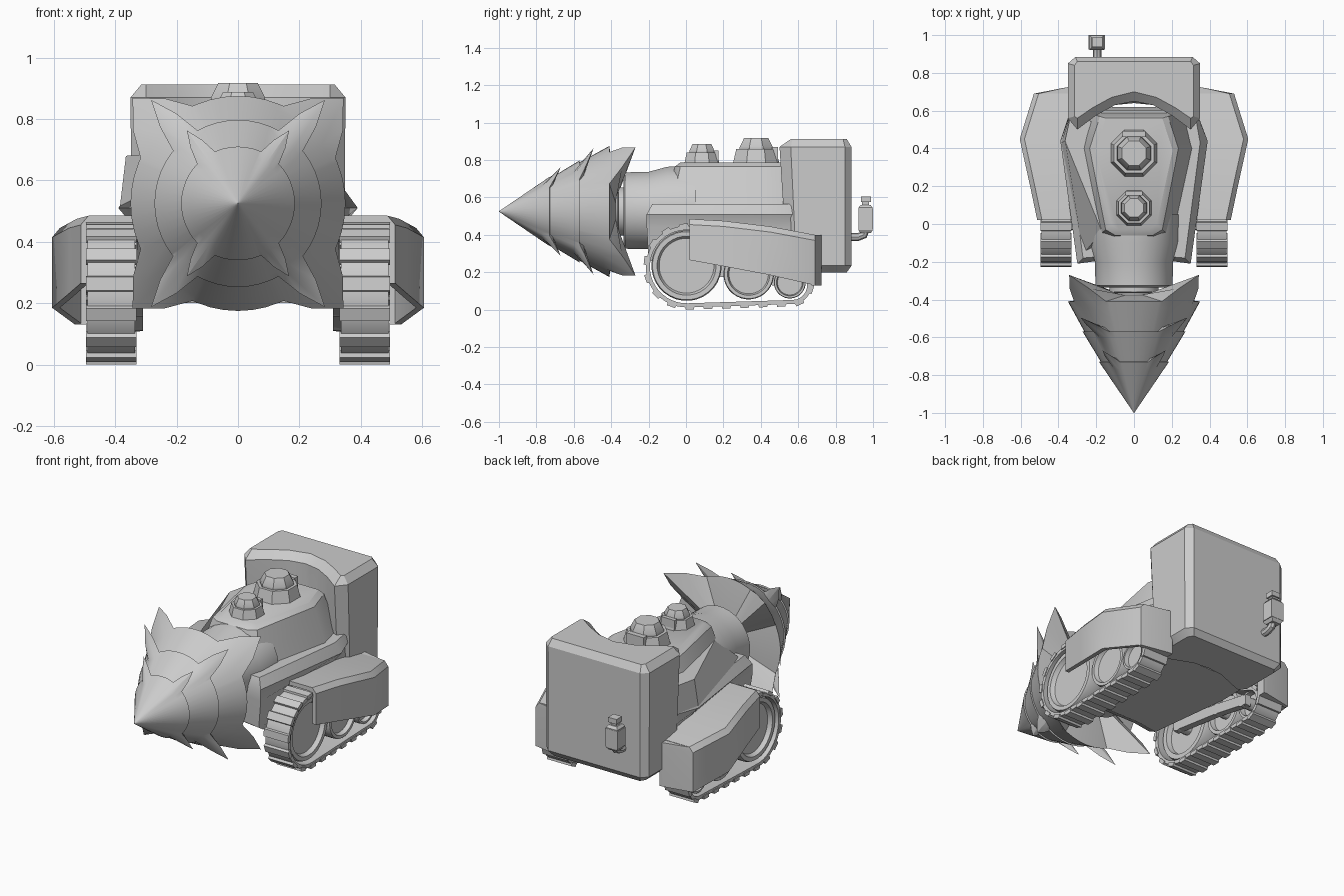
import bpy, bmesh, math
from math import sin, cos, pi, radians

if "Cube" in bpy.data.objects:
    bpy.data.objects.remove(bpy.data.objects["Cube"])

grey = bpy.data.materials.new("light_grey")
grey.diffuse_color = (0.6, 0.6, 0.6, 1)
grey.use_nodes = True
grey.node_tree.nodes["Principled BSDF"].inputs["Base Color"].default_value = grey.diffuse_color


def make(name, verts, faces, mirror=False):
    me = bpy.data.meshes.new(name)
    me.from_pydata(verts, [], faces)
    bm = bmesh.new()
    bm.from_mesh(me)
    bmesh.ops.recalc_face_normals(bm, faces=bm.faces)
    bm.to_mesh(me)
    bm.free()
    me.materials.append(grey)
    ob = bpy.data.objects.new(name, me)
    bpy.context.collection.objects.link(ob)
    if mirror:
        ob.modifiers.new("mirror", 'MIRROR').use_mirror_merge = False
    return ob


def loft(name, rings, mirror=False, closed=False):
    """Skin a list of equal-length rings; cap the ends unless the loop is closed."""
    n, m = len(rings[0]), len(rings)
    faces = []
    for k in range(m if closed else m - 1):
        a, b = k * n, (k + 1) % m * n
        faces += [(a + i, a + (i + 1) % n, b + (i + 1) % n, b + i) for i in range(n)]
    if not closed:
        faces += [tuple(range(n)), tuple(range((m - 1) * n, m * n))]
    return make(name, [p for r in rings for p in r], faces, mirror)


def layers(name, data):
    """Stack symmetric outlines: each layer is (z, right-hand half outline)."""
    return loft(name, [[(x, y, z) for x, y in half] + [(-x, y, z) for x, y in half[::-1] if x > 0]
                       for z, half in data])


def lathe(name, axis, centre, profile, n=32, mirror=False):
    """Turn (position, radius) pairs around an axis through the centre."""
    cx, cy, cz = centre
    rings = []
    for p, r in profile:
        a = [((i + .5) * 2 * pi / n) for i in range(n)]
        if axis == 'X':
            rings.append([(p, cy + r * cos(t), cz + r * sin(t)) for t in a])
        elif axis == 'Y':
            rings.append([(cx + r * cos(t), p, cz + r * sin(t)) for t in a])
        else:
            rings.append([(cx + r * cos(t), cy + r * sin(t), p) for t in a])
    return loft(name, rings, mirror)


def box(name, x0, x1, y0, y1, z0, z1, mirror=False):
    return loft(name, [[(x0, y0, z), (x1, y0, z), (x1, y1, z), (x0, y1, z)] for z in (z0, z1)], mirror)


# Drill: three flared tiers, each rim pulled out into four barbs
AX = 0.525


def drill_tier(name, front, rim, tip, back, ang, half):
    spikes = [ang, 180 - ang, 180 + ang, 360 - ang]
    angles = sorted(set([i * 7.5 for i in range(48)
                         if all(abs(i * 7.5 - s) > half + 1 for s in spikes)]
                        + [s + d for s in spikes for d in (-half, -half / 2, 0, half / 2, half)]))

    def ring(pt, star=0.0):
        out = []
        for a in angles:
            w = star * max(0, 1 - min(abs(a - s) for s in spikes) / half)
            y = pt[0] + (tip[0] - pt[0]) * w
            r = pt[1] + (tip[1] - pt[1]) * w
            out.append((r * cos(radians(a)), y, AX + r * sin(radians(a))))
        return out
    mid = tuple(f + (r - f) * .85 for f, r in zip(front, rim))
    return loft(name, [ring(front), ring(mid), ring(rim, 1), ring(back)])


drill_tier("drill_tip", (-1, .001), (-.73, .185), (-.67, .29), (-.72, .15), 55, 11)
drill_tier("drill_middle", (-.78, .145), (-.57, .272), (-.495, .44), (-.56, .2), 50, 11)
drill_tier("drill_base", (-.62, .235), (-.41, .35), (-.27, .485), (-.375, .1), 45, 20)
lathe("drill_shaft", 'Y', (0, 0, AX), [(-.42, .1), (-.365, .1), (-.36, .13), (-.32, .13)])
lathe("drill_neck", 'Y', (0, 0, .53), [(-.335, .185), (-.325, .205), (-.2, .208), (-.1, .235), (.05, .24)])

# Hull: wide lower body, tapering upper body, side shoulder
layers("lower_hull", [
    (.21, [(.10, -.08), (.24, -.1), (.30, .4), (.30, .62)]),
    (.27, [(.15, -.18), (.28, -.2), (.325, .44), (.32, .62)]),
    (.44, [(.15, -.19), (.30, -.21), (.33, .44), (.33, .62)]),
    (.51, [(.15, -.19), (.30, -.21), (.39, .44), (.33, .6)]),
    (.565, [(.15, -.17), (.27, -.18), (.35, .43), (.32, .6)])])
layers("upper_hull", [
    (.54, [(.13, -.11), (.21, -.08), (.315, .40), (.27, .59)]),
    (.765, [(.10, -.06), (.15, -.03), (.235, .40), (.18, .57)]),
    (.787, [(.08, -.03), (.12, 0), (.205, .39), (.15, .56)])])
loft("left_shoulder", [
    [(-.27, -.16, .54), (-.385, .43, .51), (-.33, .6, .51), (-.15, .5, .51), (-.12, -.08, .54)],
    [(-.17, -.04, .69), (-.365, .44, .68), (-.33, .6, .68), (-.15, .5, .68), (-.1, -.04, .69)]])

# Rear housing with a concave, bevelled front
layers("rear_housing", [
    (.20, [(0, .64), (.1, .63), (.2, .59), (.28, .56), (.31, .6), (.31, .83), (.29, .86)]),
    (.235, [(0, .65), (.1, .63), (.2, .58), (.30, .54), (.345, .59), (.345, .85), (.31, .885)]),
    (.87, [(0, .65), (.1, .63), (.2, .575), (.30, .50), (.35, .56), (.35, .85), (.31, .885)]),
    (.912, [(0, .70), (.12, .67), (.22, .615), (.30, .56), (.315, .57), (.315, .84), (.30, .86)])])

# Two roof hatches: collar with a recessed groove and a cap
for name, y, s, top in (("rear_hatch", .375, 1, .917), ("front_hatch", .085, .76, .887)):
    h = top - .78
    lathe(name, 'Z', (0, y, 0), [(.77, .137 * s), (.78 + h * .57, .115 * s), (.78 + h * .57, .097 * s),
          (.78 + h * .4, .093 * s), (.78 + h * .6, .095 * s), (.78 + h * .66, .095 * s), (top, .07 * s)], 8)
    box(name + "_hinge", -.06 * s, .06 * s, y + .085 * s, y + .118 * s, .79, .78 + h * .66)

# Exhaust: elbow pipe, canister and cap
loft("exhaust_pipe", [[(-.195 + .022 * cos(a), y + .022 * sin(a) * cos(t), z + .022 * sin(a) * sin(t))
                       for a in [k * pi / 4 for k in range(8)]]
                      for y, z, t in ((.87, .388, pi / 2), (.92, .388, pi / 2), (.95, .4, pi * .75), (.962, .43, pi))])
lathe("exhaust_canister", 'Z', (-.197, .96, 0),
      [(.41, .04), (.425, .054), (.545, .054), (.56, .038), (.56, .026), (.6, .03), (.605, .03)], 4)
box("exhaust_rim", -.223, -.167, .936, .988, .575, .605)
box("exhaust_fin", -.24, -.154, .925, 1.0, .43, .54)

# Track belts: hull of the front and rear wheel circles
C1, R1, C2, R2 = (.003, .23), .218, (.57, .13), .1
dy, dz = C2[0] - C1[0], C2[1] - C1[1]
phi, alpha = math.atan2(dz, dy), math.acos((R1 - R2) / math.hypot(dy, dz))


def arc(c, r, a0, a1, n):
    return [(c[0] + r * cos(a0 + (a1 - a0) * i / n), c[1] + r * sin(a0 + (a1 - a0) * i / n),
             a0 + (a1 - a0) * i / n) for i in range(n + 1)]


path = arc(C1, R1, phi + alpha, phi + 2 * pi - alpha, 24) + arc(C2, R2, phi - alpha, phi + alpha, 10)
loft("track_belt", [[(.335, y, z), (.49, y, z), (.49, y - .022 * cos(a), z - .022 * sin(a)),
                     (.335, y - .022 * cos(a), z - .022 * sin(a))] for y, z, a in path], True, True)

# Tread plates at equal steps along the belt
verts, faces, along, step = [], [], 0.0, .098
for (y0, z0, _), (y1, z1, _) in zip(path, path[1:] + path[:1]):
    d = math.hypot(y1 - y0, z1 - z0)
    ty, tz = (y1 - y0) / d, (z1 - z0) / d
    ny, nz = tz, -ty
    while along < d:
        py, pz, b = y0 + ty * along, z0 + tz * along, len(verts)
        for x in (.33, .495):
            for u, v in ((-.027, -.01), (.027, -.01), (.022, .012), (-.022, .012)):
                verts.append((x, py + ty * u + ny * v, pz + tz * u + nz * v))
        faces += [(b, b + 1, b + 2, b + 3), (b + 4, b + 5, b + 6, b + 7)]
        faces += [(b + i, b + (i + 1) % 4, b + 4 + (i + 1) % 4, b + 4 + i) for i in range(4)]
        along += step
    along -= d
make("track_treads", verts, faces, True)

# Road wheels with recessed discs, and the inner beam joining them
for name, y, z, r in (("front_wheel", .003, .235, .188), ("middle_wheel", .335, .19, .135),
                      ("rear_wheel", .555, .145, .085)):
    lathe(name, 'X', (0, y, z), [(.39, r * .78), (.36, r * .82), (.36, r * .97), (.375, r), (.46, r),
          (.475, r * .97), (.475, r * .84), (.455, r * .8), (.45, r * .78)], 32, True)
    lathe(name + "_hub", 'X', (0, y, z), [(.31, .035), (.40, .035)], 12, True)
loft("wheel_beam", [[(x, y, z + d) for x, d in ((.31, -.03), (.345, -.035), (.345, .035), (.31, .03))]
                    for y, z in ((-.03, .24), (.335, .19), (.59, .14))], True)

# Fenders: hollow shells bulging outward, closed by a slanted rear wall
rings = []
for y, xo, zt, zb in ((.02, .512, .485, .265), (.2, .55, .475, .232), (.45, .605, .445, .185), (.69, .53, .40, .13)):
    rings.append([(.31, y, zt), (xo - .025, y, zt), (xo, y, zt - .03), (xo, y, zb), (xo - .025, y, zb),
                  (xo - .025, y, zt - .045), (xo - .045, y, zt - .025), (.31, y, zt - .025)])
loft("fender", rings, True)
loft("fender_back", [[(.33, .67, z), (xo, .67, z), (xo, .69, z), (.35, .725, z), (.33, .725, z)]
                     for z, xo in ((.13, .53), (.37, .53), (.398, .505))], True)

# Smooth the round parts, keep hard edges crisp
bpy.ops.object.select_all(action='SELECT')
bpy.context.view_layer.objects.active = bpy.context.selected_objects[0]
bpy.ops.object.shade_smooth_by_angle(angle=radians(30))
